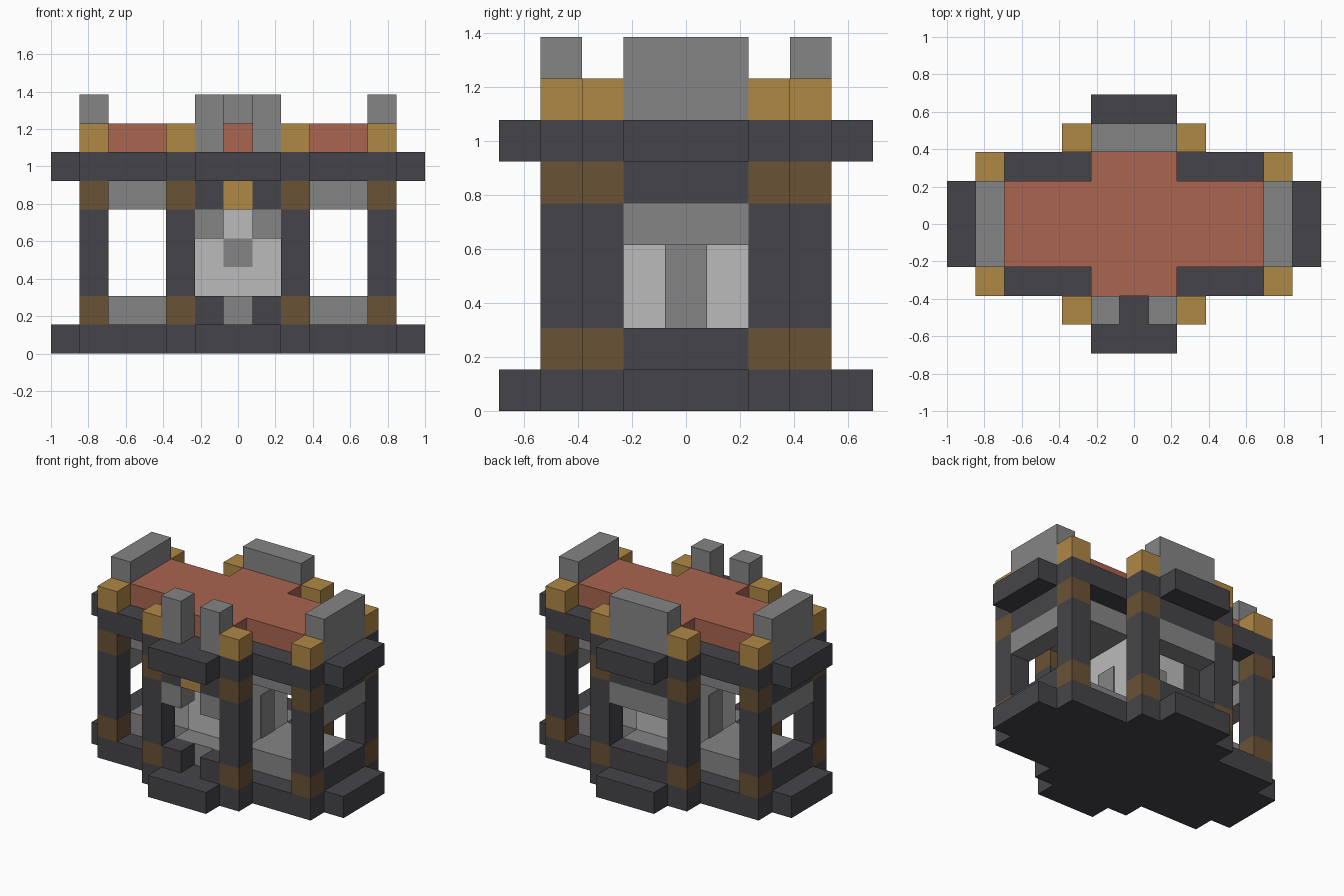
import bpy
import bmesh

if "Cube" in bpy.data.objects:
    bpy.data.objects.remove(bpy.data.objects["Cube"], do_unlink=True)

U = 2 / 13  # one block


def material(name, r, g, b):
    m = bpy.data.materials.new(name)
    m.use_nodes = True
    m.diffuse_color = (r, g, b, 1)
    m.node_tree.nodes["Principled BSDF"].inputs["Base Color"].default_value = (r, g, b, 1)
    return m


DARK = material("charcoal", 0.06, 0.06, 0.068)
GREY = material("stone grey", 0.235, 0.235, 0.235)
LIGHT = material("pale grey", 0.5, 0.5, 0.5)
RED = material("brick red", 0.4, 0.128, 0.078)
GOLD = material("ochre", 0.434, 0.246, 0.06)
BROWN = material("brown", 0.144, 0.084, 0.036)


def finish(name, bm, mat):
    mesh = bpy.data.meshes.new(name)
    bm.to_mesh(mesh)
    bm.free()
    mesh.materials.append(mat)
    ob = bpy.data.objects.new(name, mesh)
    bpy.context.collection.objects.link(ob)
    return ob


def box(name, mat, x, y, z, w, d, h):
    """Box centred on x, y and standing on z, in blocks."""
    bm = bmesh.new()
    bmesh.ops.create_cube(bm, size=1)
    for v in bm.verts:
        v.co = ((x + v.co.x * w) * U, (y + v.co.y * d) * U, (z + (v.co.z + 0.5) * h) * U)
    return finish(name, bm, mat)


def stepped_slab(name, mat, steps, z, h=1):
    """Prism with a stepped outline; steps are quarter corners (half width, half depth)."""
    quarter = [steps[0]]
    for a, b in zip(steps, steps[1:]):
        quarter += [(b[0], a[1]), b]
    back = [(-x, y) for x, y in reversed(quarter)]
    outline = quarter + back
    outline += [(-x, -y) for x, y in outline]
    bm = bmesh.new()
    face = bm.faces.new([bm.verts.new((x * U, y * U, z * U)) for x, y in outline])
    top = bmesh.ops.extrude_face_region(bm, geom=[face])["geom"]
    verts = [g for g in top if isinstance(g, bmesh.types.BMVert)]
    bmesh.ops.translate(bm, verts=verts, vec=(0, 0, h * U))
    bmesh.ops.recalc_face_normals(bm, faces=bm.faces)
    return finish(name, bm, mat)


# Stepped floors and roof
WIDE = [(6.5, 1.5), (5.5, 2.5), (2.5, 3.5), (1.5, 4.5)]
CORE = [(4.5, 1.5), (1.5, 2.5)]
stepped_slab("base", DARK, WIDE, 0)
stepped_slab("inner_floor", GREY, CORE, 1)
stepped_slab("inner_ceiling", GREY, CORE, 5)
stepped_slab("upper_slab", DARK, WIDE, 6)
stepped_slab("roof", RED, CORE, 7)

# Eight pillars with brown ends and ochre caps
for px, py in [(5, 2), (2, 3)]:
    for sx in (-1, 1):
        for sy in (-1, 1):
            x, y = px * sx, py * sy
            box("pillar_foot", BROWN, x, y, 1, 1, 1, 1)
            box("pillar_shaft", DARK, x, y, 2, 1, 1, 3)
            box("pillar_head", BROWN, x, y, 5, 1, 1, 1)
            box("pillar_cap", GOLD, x, y, 7, 1, 1, 1)

# Framed openings at both ends and the back
for name, x, y, w, d in [("left", 5, 0, 1, 3), ("right", -5, 0, 1, 3), ("back", 0, 3, 3, 1)]:
    box(name + "_sill", DARK, x, y, 1, w, d, 1)
    box(name + "_grey_beam", GREY, x, y, 4, w, d, 1)
    box(name + "_lintel", DARK, x, y, 5, w, d, 1)
    box(name + "_parapet", GREY, x, y, 7, w, d, 2)

# Front entrance
for sx in (-1, 1):
    box("entrance_step", DARK, sx, -3, 1, 1, 1, 1)
    box("entrance_corbel", GREY, sx, -3, 4, 1, 1, 1)
    box("entrance_lintel", DARK, sx, -3, 5, 1, 1, 1)
    box("entrance_merlon", GREY, sx, -3, 7, 1, 1, 2)
box("keystone", GOLD, 0, -3, 5, 1, 1, 1)

# Central chamber with a grey panel on each side
box("chamber", LIGHT, 0, 0, 2, 3, 3, 3)
for s in (-1, 1):
    box("chamber_side_panel", GREY, s * 1.52, 0, 2, 0.05, 1, 2)
    box("chamber_end_panel", GREY, 0, s * 1.52, 3, 1, 0.05, 1)
